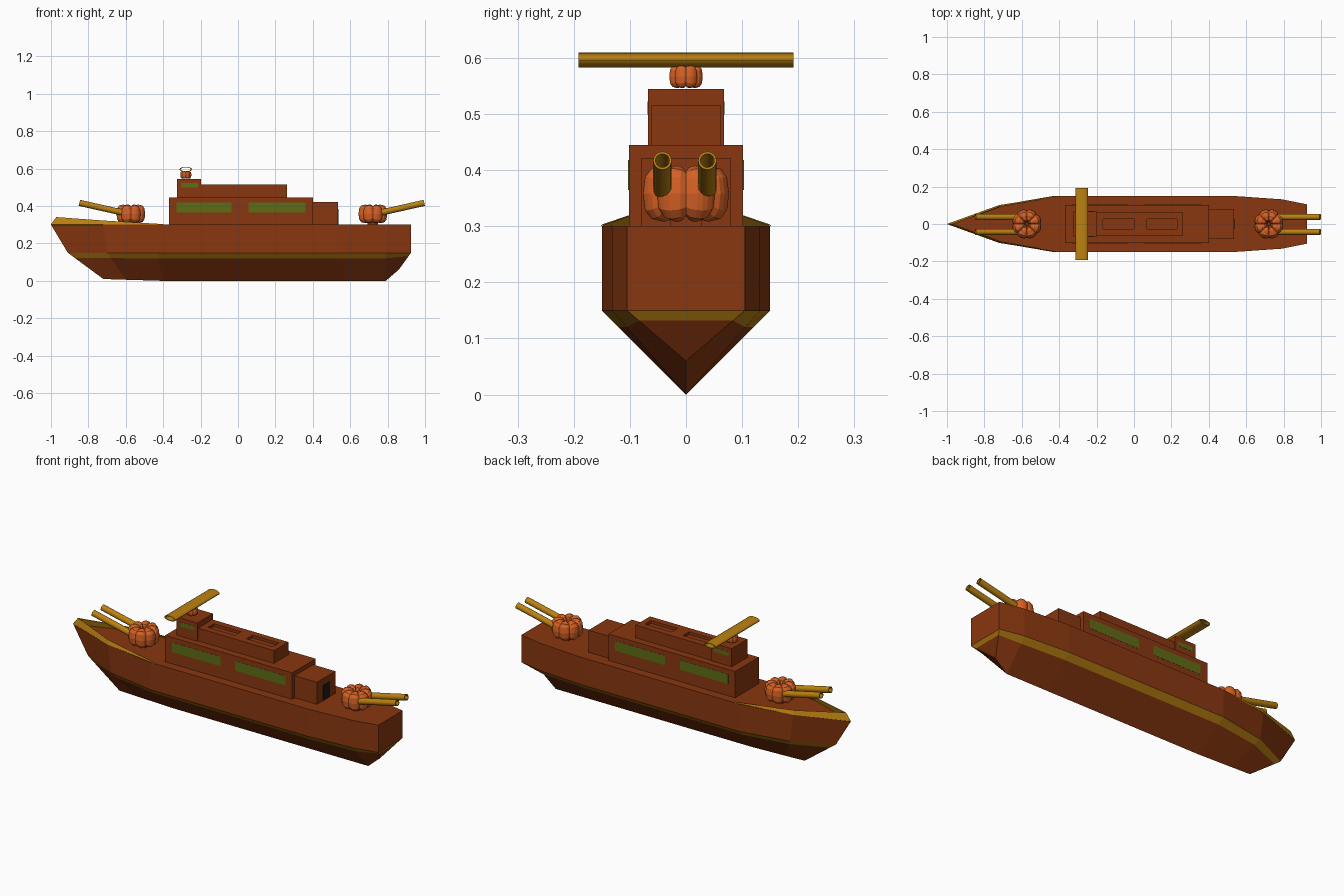
import bpy, bmesh, math
from mathutils import Vector, Matrix

if "Cube" in bpy.data.objects:
    bpy.data.objects.remove(bpy.data.objects["Cube"])


def material(name, rgb):
    m = bpy.data.materials.new(name)
    m.diffuse_color = (*rgb, 1)
    m.use_nodes = True
    m.node_tree.nodes["Principled BSDF"].inputs["Base Color"].default_value = m.diffuse_color
    return m


BROWN = material("rust_brown", (0.25, 0.038, 0.005))
GOLD = material("gold", (0.50, 0.22, 0.006))
ORANGE = material("pumpkin_orange", (0.68, 0.12, 0.018))
GREEN = material("window_green", (0.115, 0.15, 0.008))
BLACK = material("door_black", (0.01, 0.01, 0.012))


def make(name, verts, faces, *mats):
    me = bpy.data.meshes.new(name)
    bm = bmesh.new()
    vs = [bm.verts.new(v) for v in verts]
    for f in faces:
        bm.faces.new([vs[i] for i in f])
    bmesh.ops.remove_doubles(bm, verts=bm.verts, dist=1e-5)
    bmesh.ops.recalc_face_normals(bm, faces=bm.faces)
    bm.to_mesh(me)
    bm.free()
    for m in mats:
        me.materials.append(m)
    ob = bpy.data.objects.new(name, me)
    bpy.context.collection.objects.link(ob)
    return ob


def box(name, x0, x1, y0, y1, z0, z1, mat):
    v = [(x, y, z) for x in (x0, x1) for y in (y0, y1) for z in (z0, z1)]
    f = [(0, 1, 3, 2), (4, 6, 7, 5), (0, 4, 5, 1), (2, 3, 7, 6), (0, 2, 6, 4), (1, 5, 7, 3)]
    return make(name, v, f, mat)


# Hull: stations of deck x, chine x, half width, keel x, keel z
stations = [(-1, -0.91, 0, -0.72, 0.01), (-0.72, -0.70, 0.10, -0.60, 0.006),
            (-0.43, -0.43, 0.15, -0.40, 0), (0.53, 0.53, 0.15, 0.53, 0),
            (0.79, 0.79, 0.132, 0.79, 0), (0.925, 0.925, 0.105, 0.86, 0.06)]
verts = []
for dx, cx, w, kx, kz in stations:
    deck, chine, keel = Vector((dx, w, 0.30)), Vector((cx, w, 0.15)), Vector((kx, 0, kz))
    half = [deck, chine, chine.lerp(keel, 0.2)]
    verts += half + [keel] + [Vector((p.x, -p.y, p.z)) for p in reversed(half)]
bm = bmesh.new()
vs = [bm.verts.new(v) for v in verts]
for s in range(len(stations) - 1):
    for k in range(7):
        a, b = s * 7 + k, s * 7 + (k + 1) % 7
        f = bm.faces.new([vs[a], vs[b], vs[b + 7], vs[a + 7]])
        f.material_index = 1 if k in (1, 4) else 0   # stripe just under the chine
e = vs[-7:]
bm.faces.new([e[0], e[1], e[5], e[6]])
bm.faces.new([e[1], e[2], e[4], e[5]]).material_index = 1
bm.faces.new([e[2], e[3], e[4]])
bmesh.ops.remove_doubles(bm, verts=bm.verts, dist=1e-5)
bmesh.ops.recalc_face_normals(bm, faces=bm.faces)
hull = make("hull", [], [], BROWN, GOLD)
bm.to_mesh(hull.data)
bm.free()

# Leaning bulwark round the bow
rail = [(-0.40, 0.150, 0.30), (-0.72, 0.10, 0.30), (-1, 0, 0.30)]
cap = [(-0.40, 0.147, 0.303), (-0.72, 0.092, 0.322), (-0.97, 0, 0.34)]
flip = lambda pts: [(x, -y, z) for x, y, z in reversed(pts[:-1])]
low, top = rail + flip(rail), cap + flip(cap)
bulwark = make("bow_bulwark", low + top, [(i, i + 1, i + 6, i + 5) for i in range(4)], GOLD)
sol = bulwark.modifiers.new("thickness", 'SOLIDIFY')
sol.thickness = 0.003
sol.offset = 0

# Deckhouses
box("main_cabin", -0.37, 0.40, -0.102, 0.102, 0.299, 0.445, BROWN)
box("aft_cabin", 0.399, 0.535, -0.08, 0.08, 0.299, 0.421, BROWN)
upper = box("upper_cabin", -0.20, 0.262, -0.062, 0.062, 0.444, 0.515, BROWN)
box("bridge", -0.325, -0.199, -0.068, 0.068, 0.444, 0.545, BROWN)
box("aft_door", 0.534, 0.538, -0.028, 0.028, 0.302, 0.385, BLACK)

# Roof hatch recesses
for i, (x0, x1) in enumerate([(-0.165, 0.0), (0.07, 0.23)]):
    cutter = box(f"hatch_cutter_{i}", x0, x1, -0.026, 0.026, 0.50, 0.54, BROWN)
    cutter.hide_render = True
    cutter.hide_viewport = True
    cut = upper.modifiers.new("hatch", 'BOOLEAN')
    cut.operation = 'DIFFERENCE'
    cut.solver = 'EXACT'
    cut.object = cutter

# Window plates on both sides
for side, s in (("right", -1), ("left", 1)):
    for name, x0, x1, y, z0, z1 in [("fore_window", -0.328, -0.035, 0.102, 0.365, 0.418),
                                    ("aft_window", 0.055, 0.36, 0.102, 0.365, 0.418),
                                    ("bridge_window", -0.305, -0.215, 0.068, 0.499, 0.522)]:
        ya, yb = sorted((s * (y - 0.002), s * (y + 0.001)))
        box(f"{name}_{side}", x0, x1, ya, yb, z0, z1, GREEN)


def pumpkin(name, x, z, r, h):
    """Lobed ring with eight ribs and a dimple at the top and bottom."""
    lobes, per, n = 8, 6, 12
    v, f = [], []
    m = lobes * per
    sp = lambda t: math.copysign(abs(t) ** 0.75, t)
    for i in range(m):
        a = math.tau * i / m
        k = 0.80 + 0.20 * abs(math.sin(a * lobes / 2)) ** 0.6
        for j in range(n):
            b = math.tau * j / n
            d = r * (0.54 + 0.46 * k * sp(math.cos(b)))
            v.append((x + d * math.cos(a), d * math.sin(a), z + h * k * sp(math.sin(b))))
            i2, j2 = (i + 1) % m, (j + 1) % n
            f.append((i * n + j, i2 * n + j, i2 * n + j2, i * n + j2))
    return make(name, v, f, ORANGE)


def tube(name, start, end, rx, rz, wall, sides=16):
    """Open tube from start to end with an elliptical section."""
    p, q = Vector(start), Vector(end)
    w = (q - p).normalized()
    u = w.cross(Vector((0, 0, 1))).normalized()
    t = u.cross(w)
    v, f = [], []
    for i in range(sides):
        a = math.tau * i / sides
        d = u * rx * math.cos(a) + t * rz * math.sin(a)
        v += [p + d, q + d, q + d * wall, p + d * wall]
        o = (i + 1) % sides
        f += [(i * 4 + k, i * 4 + (k + 1) % 4, o * 4 + (k + 1) % 4, o * 4 + k) for k in range(4)]
    ob = make(name, v, f, GOLD)
    ob.data.shade_smooth()
    ob.data.set_sharp_from_angle(angle=math.radians(40))
    return ob


# Gun turrets with twin barrels
for name, x, s in (("fore", -0.573, -1), ("aft", 0.721, 1)):
    pumpkin(f"{name}_turret", x, 0.358, 0.08, 0.05)
    box(f"{name}_turret_base", x - 0.028, x + 0.028, -0.028, 0.028, 0.299, 0.33, BROWN)
    for i, y in enumerate((-0.042, 0.038)):
        tube(f"{name}_barrel_{i}", (x + s * 0.03, y, 0.362), (x + s * 0.275, y, 0.417),
             0.0165, 0.0165, 0.75)

# Radar on the bridge roof
pumpkin("radar_mount", -0.279, 0.567, 0.031, 0.021)
tube("radar_bar", (-0.279, -0.192, 0.596), (-0.279, 0.192, 0.596), 0.034, 0.0135, 0.78)
